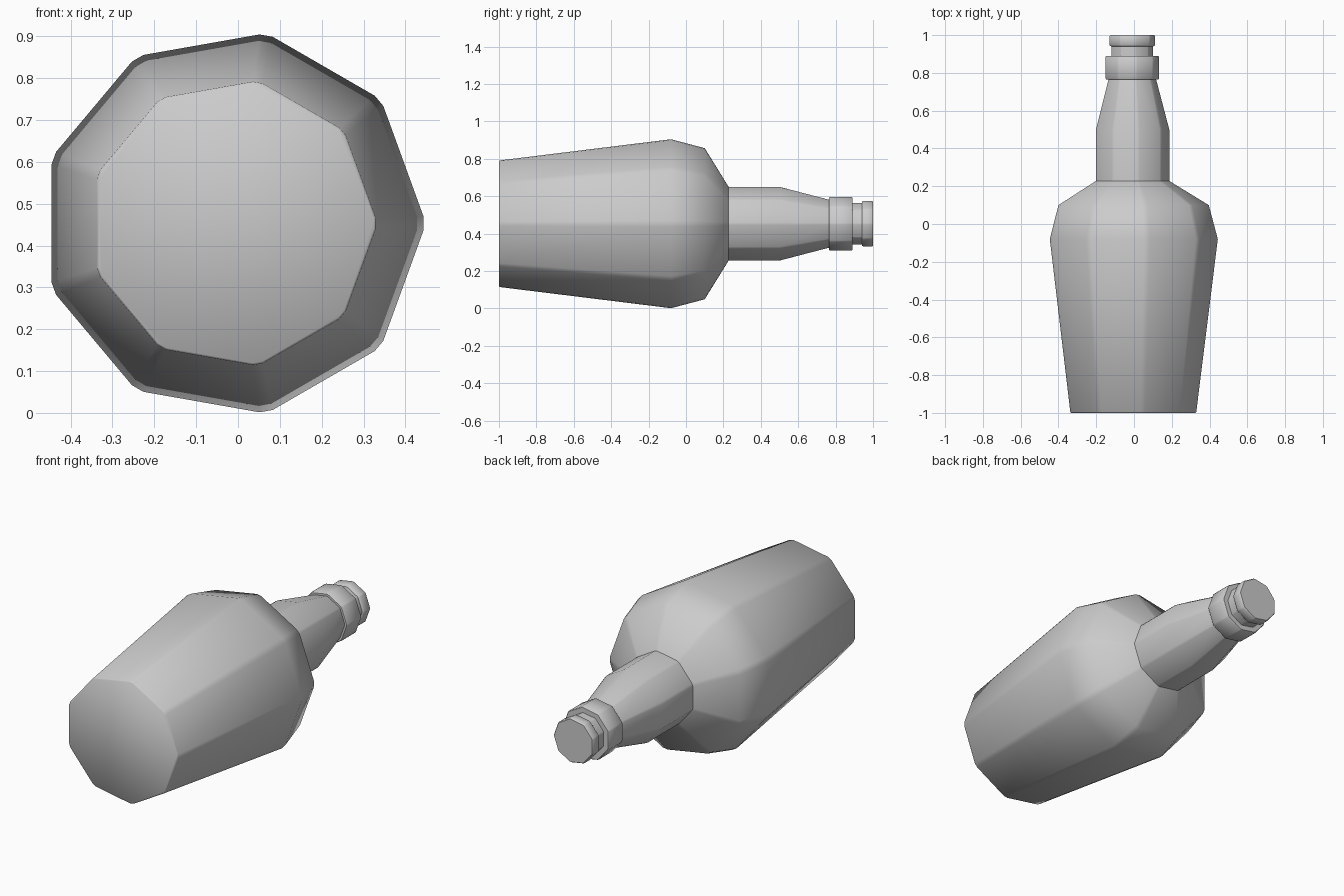
import bpy, bmesh, math

if "Cube" in bpy.data.objects:
    bpy.data.objects.remove(bpy.data.objects["Cube"])

CX, CZ = -0.012, 0.453     # bottle axis
# nine corners, each slightly truncated into two points
ANGLES = [math.radians(40 * i + d) for i in range(9) for d in (-2, 2)]


def faceted_lathe(name, profile):
    """Loft a nine-sided section along y; profile holds (y, radius)."""
    bm = bmesh.new()
    rings = [[bm.verts.new((CX + r * math.cos(a), y, CZ + r * math.sin(a)))
              for a in ANGLES] for y, r in profile]
    n = len(ANGLES)
    for a, b in zip(rings, rings[1:]):
        for i in range(n):
            j = (i + 1) % n
            bm.faces.new((a[i], a[j], b[j], b[i]))
    bm.faces.new(rings[0])
    bm.faces.new(rings[-1])
    bmesh.ops.recalc_face_normals(bm, faces=bm.faces[:])
    mesh = bpy.data.meshes.new(name)
    bm.to_mesh(mesh)
    bm.free()
    ob = bpy.data.objects.new(name, mesh)
    bpy.context.collection.objects.link(ob)
    bpy.ops.object.select_all(action='DESELECT')
    ob.select_set(True)
    bpy.context.view_layer.objects.active = ob
    bpy.ops.object.shade_smooth_by_angle(angle=math.radians(48))
    return ob


# Tapered body, shoulder and neck
faceted_lathe("bottle_body", [(-1.0, 0.337), (-0.995, 0.342), (-0.08, 0.456),
                              (0.10, 0.408), (0.228, 0.199), (0.50, 0.199),
                              (0.77, 0.128)])
# Collar ring around the neck
faceted_lathe("neck_collar", [(0.765, 0.141), (0.77, 0.145), (0.885, 0.145),
                              (0.89, 0.141)])
# Mouth with groove and lip
faceted_lathe("bottle_mouth", [(0.88, 0.113), (0.94, 0.113), (0.942, 0.119),
                               (0.947, 0.123), (0.995, 0.123), (1.0, 0.119)])
